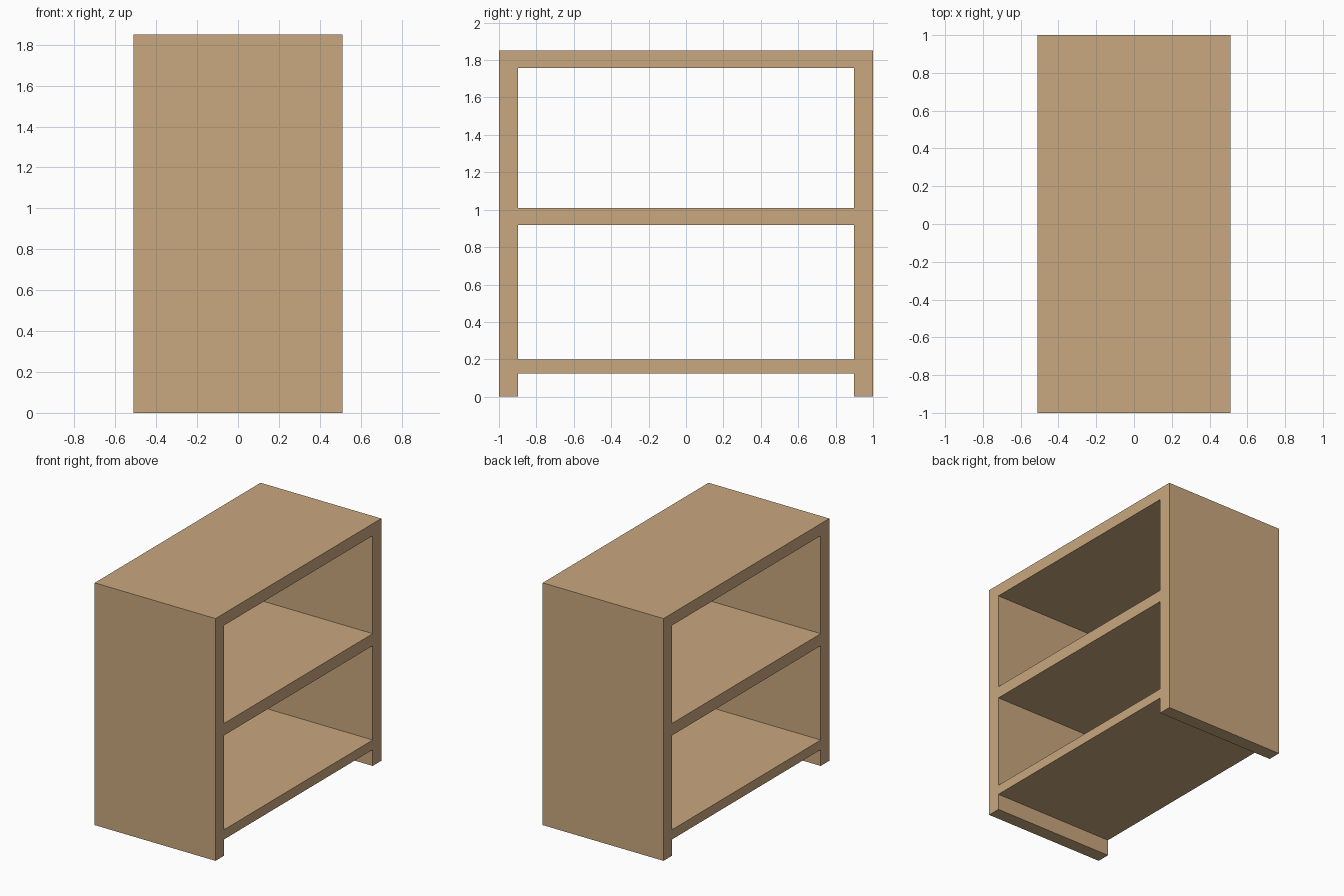
import bpy

if "Cube" in bpy.data.objects:
    bpy.data.objects.remove(bpy.data.objects["Cube"])

# Overall sizes
DEPTH, WIDTH, HEIGHT = 1.02, 2.0, 1.85
SIDE = 0.103                      # side panel thickness
INNER = WIDTH - 2 * SIDE          # clear span between the sides

wood = bpy.data.materials.new("light wood")
wood.diffuse_color = (0.584, 0.392, 0.212, 1)
wood.use_nodes = True
wood.node_tree.nodes["Principled BSDF"].inputs["Base Color"].default_value = wood.diffuse_color


def board(name, y, width, z0, z1):
    """Full-depth board centred on y, spanning z0 to z1."""
    bpy.ops.mesh.primitive_cube_add(size=1, location=(0, y, (z0 + z1) / 2))
    ob = bpy.context.object
    ob.name = name
    ob.scale = (DEPTH, width, z1 - z0)
    bpy.ops.object.transform_apply(location=False, rotation=False, scale=True)
    ob.data.materials.append(wood)
    return ob


# Side panels reach the floor and act as legs
for name, s in (("front_side_panel", -1), ("back_side_panel", 1)):
    board(name, s * (WIDTH - SIDE) / 2, SIDE, 0, HEIGHT)

# Horizontal boards fitted between the sides
for name, z0, z1 in (("bottom_shelf", 0.124, 0.198),
                     ("middle_shelf", 0.918, 1.010),
                     ("top_board", 1.758, HEIGHT)):
    board(name, 0, INNER, z0, z1)
